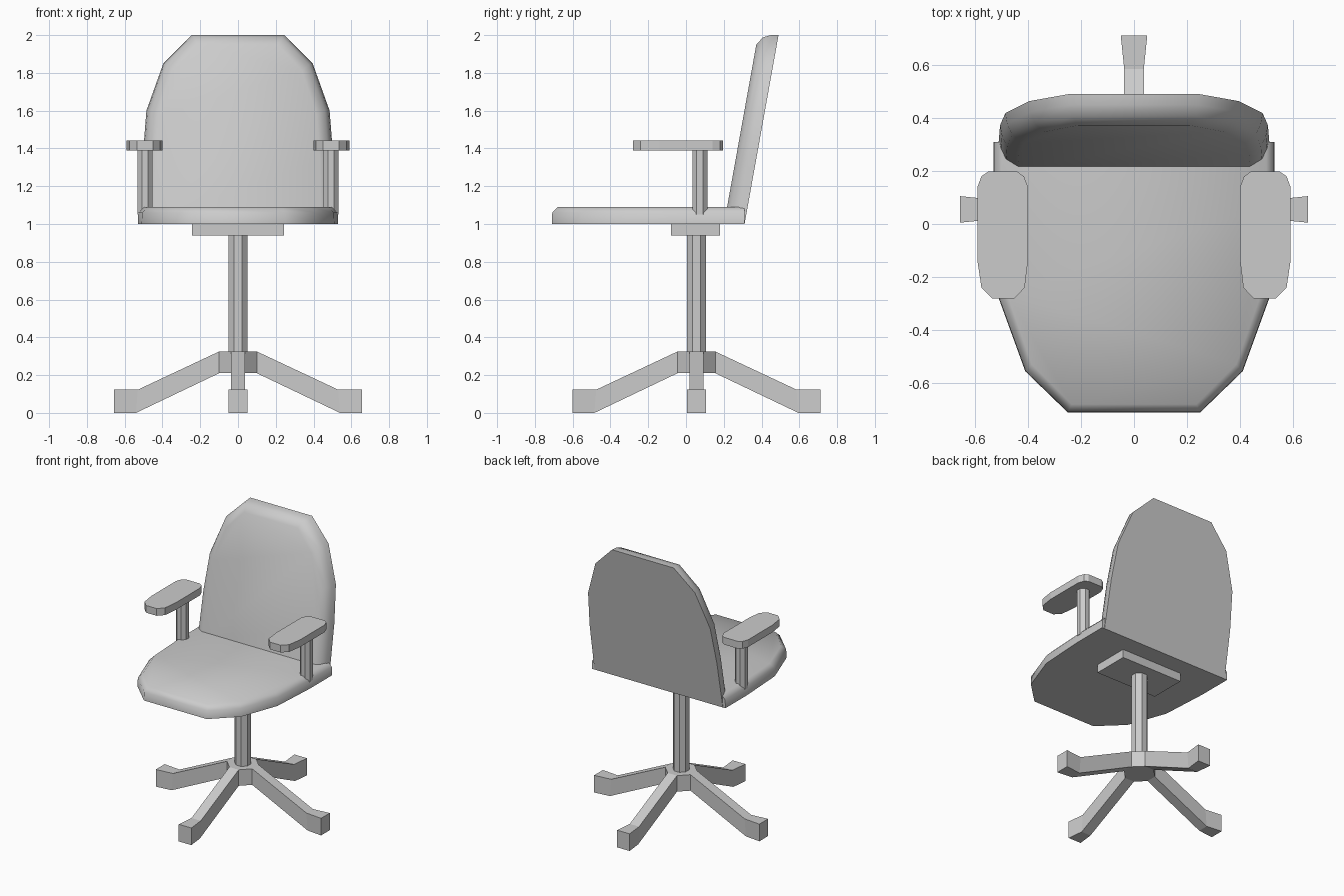
import bpy, bmesh, math
from mathutils import Vector

if "Cube" in bpy.data.objects:
    bpy.data.objects.remove(bpy.data.objects["Cube"])

AXIS_Y = 0.055  # y of the central column


def make(name, bm, smooth=None):
    bmesh.ops.recalc_face_normals(bm, faces=bm.faces)
    me = bpy.data.meshes.new(name)
    bm.to_mesh(me)
    bm.free()
    ob = bpy.data.objects.new(name, me)
    bpy.context.collection.objects.link(ob)
    if smooth:
        bpy.ops.object.select_all(action='DESELECT')
        bpy.context.view_layer.objects.active = ob
        ob.select_set(True)
        bpy.ops.object.shade_smooth_by_angle(angle=math.radians(smooth))
    return ob


def loft(name, rings, smooth=None):
    """Join rings of equal point count and cap both ends."""
    bm = bmesh.new()
    vs = [[bm.verts.new(p) for p in ring] for ring in rings]
    n = len(rings[0])
    for a, b in zip(vs, vs[1:]):
        for i in range(n):
            j = (i + 1) % n
            bm.faces.new((a[i], a[j], b[j], b[i]))
    bm.faces.new(vs[0])
    bm.faces.new(vs[-1])
    return make(name, bm, smooth)


def prism(name, outline, z0, z1):
    return loft(name, [[(x, y, z) for x, y in outline] for z in (z0, z1)])


def octagon(cx, cy, r):
    return [(cx + r * math.cos(math.radians(22.5 + 45 * i)),
             cy + r * math.sin(math.radians(22.5 + 45 * i))) for i in range(8)]


def cushion(name, half, layers, along, normal):
    """Pad with a mirrored outline, rounded towards its upper face."""
    origin = Vector((0, 0.31, 1.0))
    full = half + [(-x, t) for x, t in reversed(half)]
    rings = [[origin + Vector((x * (1 - inset / 0.5), 0, 0))
              + along * t * (1 - inset) + normal * h for x, t in full]
             for h, inset in layers]
    return loft(name, rings, 60)


# Seat and backrest
cushion("seat",
        [(.53, 0), (.53, .25), (.51, .59), (.41, .865), (.25, 1.02)],
        [(0, 0), (.06, .002), (.09, .03)],
        Vector((0, -1, 0)), Vector((0, 0, 1)))
cushion("backrest",
        [(.51, 0), (.505, .35), (.485, .61), (.395, .865), (.245, 1.016)],
        [(0, 0), (.04, .007), (.08, .026), (.107, .07)],
        Vector((0, .177, .984)), Vector((0, -.984, .177)))

# Mounting plate and column
prism("seat_plate", [(-.243, -.08), (.243, -.08), (.243, .18), (-.243, .18)], .94, 1.0)
prism("column", octagon(0, AXIS_Y, .054), .21, .945)

# Armrests
pad = [(.45, -.28), (.535, -.28), (.575, -.24), (.59, -.14), (.59, .14),
       (.575, .18), (.55, .197), (.44, .197), (.415, .18), (.40, .14),
       (.40, -.14), (.412, -.24)]
for side, s in (("left", -1), ("right", 1)):
    prism(side + "_arm_pad", [(s * x, y) for x, y in pad], 1.39, 1.442)
    prism(side + "_arm_post", octagon(s * .492, .073, .043), 1.05, 1.395)

# Base hub
hub = [(.1, -.037), (.1, .037), (.037, .1), (-.037, .1),
       (-.1, .037), (-.1, -.037), (-.037, -.1), (.037, -.1)]
prism("base_hub", [(x, y + AXIS_Y) for x, y in hub], .21, .325)

# Four legs: top radius, top z, bottom radius, bottom z, half width
sections = [(.1, .325, .1, .21, .037), (.53, .123, .54, 0, .037), (.656, .123, .656, 0, .05)]
for k in range(4):
    c, s = round(math.cos(k * math.pi / 2)), round(math.sin(k * math.pi / 2))
    rings = [[(r * c - w * s, AXIS_Y + r * s + w * c, z)
              for r, z, w in ((rt, zt, hw), (rt, zt, -hw), (rb, zb, -hw), (rb, zb, hw))]
             for rt, zt, rb, zb, hw in sections]
    loft(f"base_leg_{k + 1}", rings)
